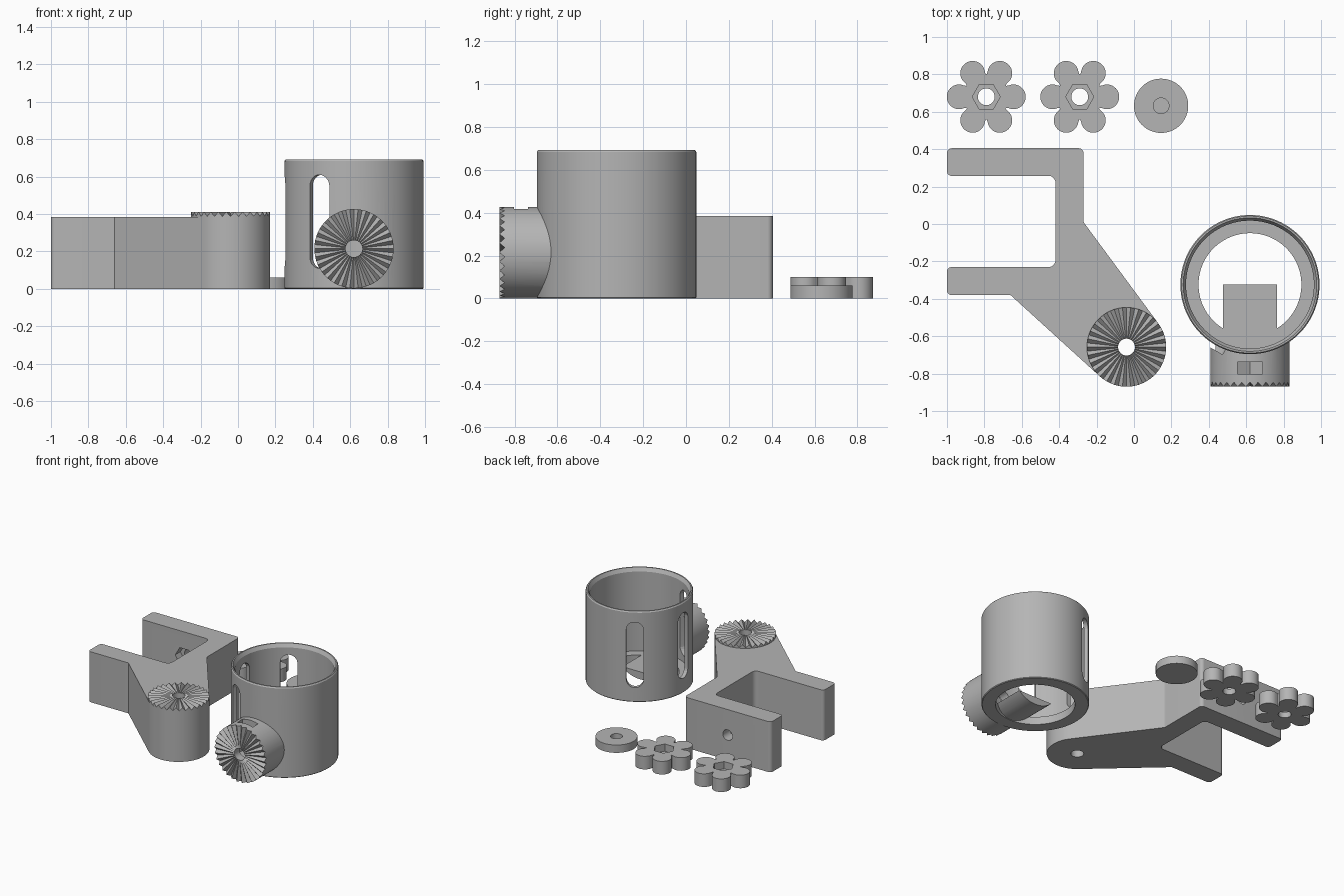
import bpy, bmesh, math
from mathutils import Vector, Matrix

if "Cube" in bpy.data.objects:
    bpy.data.objects.remove(bpy.data.objects["Cube"])

grey = bpy.data.materials.new("plain grey")
grey.diffuse_color = (0.46, 0.46, 0.46, 1)
grey.use_nodes = True
grey.node_tree.nodes["Principled BSDF"].inputs["Base Color"].default_value = grey.diffuse_color


def make(name, bm, matrix=None):
    bmesh.ops.recalc_face_normals(bm, faces=bm.faces)
    if matrix:
        bm.transform(matrix)
    me = bpy.data.meshes.new(name)
    bm.to_mesh(me)
    bm.free()
    ob = bpy.data.objects.new(name, me)
    bpy.context.collection.objects.link(ob)
    me.materials.append(grey)
    return ob


def circle(r, n=64, a0=0.0):
    return [(r * math.cos(a0 + 2 * math.pi * i / n), r * math.sin(a0 + 2 * math.pi * i / n)) for i in range(n)]


def prism(name, pts, z0, z1, matrix=None):
    bm = bmesh.new()
    f = bm.faces.new([bm.verts.new((x, y, z0)) for x, y in pts])
    top = bmesh.ops.extrude_face_region(bm, geom=[f])["geom"]
    bmesh.ops.translate(bm, vec=(0, 0, z1 - z0), verts=[g for g in top if isinstance(g, bmesh.types.BMVert)])
    return make(name, bm, matrix)


def ring_solid(name, rings, n, matrix=None):
    """Closed tube from a loop of rings, each a function of the index giving (radius, height)."""
    bm = bmesh.new()
    vs = []
    for ring in rings:
        row = []
        for i in range(n):
            a = 2 * math.pi * i / n
            r, z = ring(i)
            row.append(bm.verts.new((r * math.cos(a), r * math.sin(a), z)))
        vs.append(row)
    for k in range(len(vs)):
        p, q = vs[k], vs[(k + 1) % len(vs)]
        for i in range(n):
            j = (i + 1) % n
            bm.faces.new((p[i], p[j], q[j], q[i]))
    return make(name, bm, matrix)


def boolean(ob, cutter, op="DIFFERENCE"):
    m = ob.modifiers.new("cut", "BOOLEAN")
    m.operation, m.object, m.solver = op, cutter, "EXACT"
    bpy.context.view_layer.objects.active = ob
    bpy.ops.object.modifier_apply(modifier=m.name)
    bpy.data.objects.remove(cutter)


def smooth(ob, angle=25):
    bpy.ops.object.select_all(action="DESELECT")
    ob.select_set(True)
    bpy.context.view_layer.objects.active = ob
    bpy.ops.object.shade_smooth_by_angle(angle=math.radians(angle))


def fillet(pts, steps=5):
    """Round the corners of (x, y, radius) points."""
    out = []
    for i, (x, y, r) in enumerate(pts):
        p = Vector((x, y))
        if not r:
            out.append((x, y))
            continue
        u = (Vector(pts[i - 1][:2]) - p).normalized()
        v = (Vector(pts[(i + 1) % len(pts)][:2]) - p).normalized()
        half = u.angle(v) / 2
        c = p + (u + v).normalized() * r / math.sin(half)
        s, e = p + u * r / math.tan(half) - c, p + v * r / math.tan(half) - c
        for k in range(steps + 1):
            d = s.lerp(e, k / steps).normalized() * r
            out.append(tuple(c + d))
    return out


def toothed(name, z0, ridge, drop, matrix):
    """Bored disc with radial teeth on its top."""
    R, r = 0.212, 0.045
    return ring_solid(name, [
        lambda i: (r, z0), lambda i: (R, z0),
        lambda i: (R, ridge - drop * (i % 2)),
        lambda i: (r, ridge - drop * 0.25 * (i % 2))], 60, matrix)


T = Matrix.Translation
TO_FRONT = Matrix.Rotation(math.pi / 2, 4, "X")   # local z becomes -y

# ---- Fork bracket with tapered arm
C, R = Vector((-0.04, -0.658)), 0.212


def tangent(p, sign):
    d = Vector(p) - C
    return math.atan2(d.y, d.x) + sign * math.acos(R / d.length)


a1 = tangent((-0.27, 0.01), -1)
a2 = tangent((-0.66, -0.38), 1)
while a2 > a1:
    a2 -= 2 * math.pi
arc = [(C.x + R * math.cos(a1 + (a2 - a1) * k / 32), C.y + R * math.sin(a1 + (a2 - a1) * k / 32), 0) for k in range(33)]
outline = [(-1, 0.405, 0.025), (-0.27, 0.405, 0.025), (-0.27, 0.01, 0.03)] + arc + [
    (-0.66, -0.38, 0), (-1, -0.38, 0.025), (-1, -0.23, 0.025),
    (-0.42, -0.23, 0.035), (-0.42, 0.257, 0.035), (-1, 0.257, 0.025)]
bracket = prism("fork_bracket", fillet(outline), 0, 0.385)
boolean(bracket, prism("bore", circle(0.045, 32), -0.1, 0.6, T((C.x, C.y, 0))))
arm = T((-0.635, 0.5, 0.19)) @ TO_FRONT
boolean(bracket, prism("arm_bore", circle(0.04, 32), -0.1, 0.35, arm))
boolean(bracket, prism("arm_nut_trap", circle(0.075, 6), 0.18, 0.3, arm))
smooth(bracket)
smooth(toothed("bracket_teeth", 0.385, 0.412, 0.024, T((C.x, C.y, 0))), 10)

# ---- Cup with floor ring
CX, CY = 0.62, -0.324
profile = [(0.275, 0), (0.367, 0), (0.372, 0.005), (0.372, 0.683), (0.366, 0.692), (0.357, 0.692),
           (0.342, 0.665), (0.342, 0.06), (0.275, 0.06)]
cup = ring_solid("cup", [lambda i, p=p: p for p in profile], 96, T((CX, CY, 0)))

# ---- Toothed boss on the cup front, hollowed by the cup interior
boss_at = T((CX, 0, 0.215)) @ TO_FRONT
boss = toothed("boss", -CY, 0.87, 0.024, boss_at)
boolean(boss, prism("inside", circle(0.35, 96), 0.06, 1, T((CX, CY, 0))))
boolean(cup, boss, "UNION")
boolean(cup, prism("boss_bore", circle(0.045, 32), 0.6, 0.95, boss_at))
# nut slot opening upward, pointed at the bottom
nut = [(-0.066, 0.3), (-0.066, -0.038), (0, -0.076), (0.066, -0.038), (0.066, 0.3)]
boolean(cup, prism("nut_slot", nut, 0.738, 0.803, boss_at))

# ---- Long rounded slots in the cup wall
slot = [(0.06 * math.cos(t), s * 0.19 + 0.06 * math.sin(t))
        for s, base in ((1, 0), (-1, math.pi))
        for t in [base + math.pi * k / 12 for k in range(13)]]
for deg in (120, 180, 240):
    turn = Matrix.Rotation(math.radians(deg + 90), 4, "Z")
    boolean(cup, prism("slot_cutter", slot, 0.2, 0.397, T((CX, CY, 0.36)) @ turn @ TO_FRONT))
smooth(cup, 10)

# ---- Flower-shaped hand nuts
D, P = 0.145, 0.066


def petal_radius(t):
    f = (t + math.pi / 6) % (math.pi / 3) - math.pi / 6
    s = P * P - (D * math.sin(f)) ** 2
    return max(0.122, D * math.cos(f) + math.sqrt(s)) if s > 0 else 0.122


angles = [2 * math.pi * k / 240 for k in range(240)]
flower = [(petal_radius(t) * math.cos(t), petal_radius(t) * math.sin(t)) for t in angles]
for k, x in enumerate((-0.79, -0.29)):
    at = T((x, 0.68, 0))
    knob = prism("hand_nut_%d" % (k + 1), flower, 0, 0.1, at)
    boolean(knob, prism("nut_bore", circle(0.045, 32), -0.1, 0.3, at))
    boolean(knob, prism("nut_trap", circle(0.075, 6), 0.045, 0.3, at))
    smooth(knob, 35)

# ---- Washer disc with a blind hole
disc = prism("disc", circle(0.145), 0, 0.06, T((0.145, 0.632, 0)))
boolean(disc, prism("blind_hole", circle(0.042, 32), 0.02, 0.2, T((0.145, 0.632, 0))))
smooth(disc)
